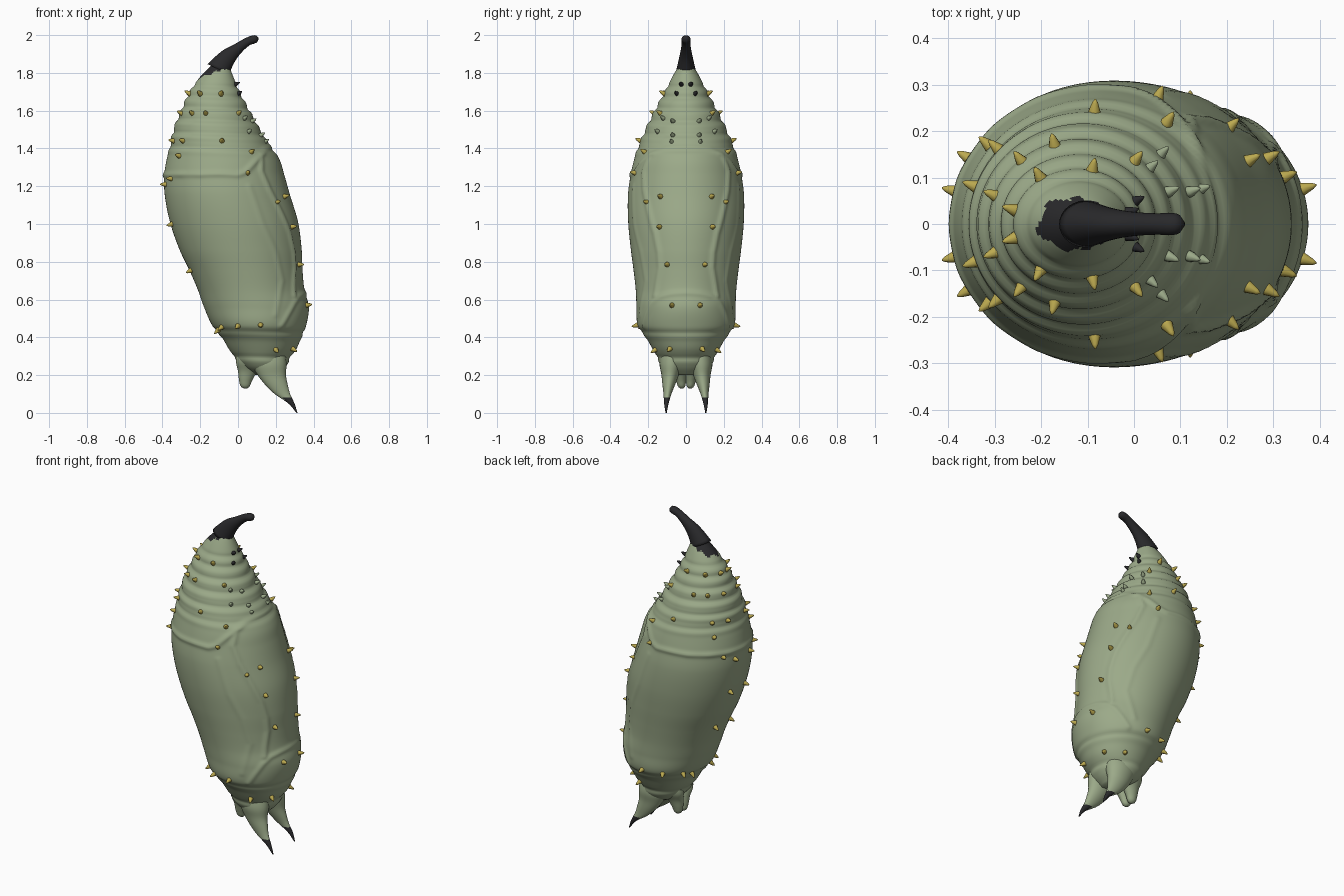
import bpy, bmesh, math
from mathutils import Vector
from mathutils.geometry import intersect_point_line

if "Cube" in bpy.data.objects:
    bpy.data.objects.remove(bpy.data.objects["Cube"])

def material(name, rgb):
    m = bpy.data.materials.new(name)
    m.diffuse_color = (*rgb, 1)
    m.use_nodes = True
    m.node_tree.nodes["Principled BSDF"].inputs["Base Color"].default_value = m.diffuse_color
    return m

GREEN = material("sage green", (0.33, 0.40, 0.25))
BLACK = material("charcoal black", (0.022, 0.022, 0.024))
YELLOW = material("mustard yellow", (0.50, 0.40, 0.08))

def spline(rows, t):
    """Smooth interpolation of table rows keyed on the first column."""
    i = 0
    while i < len(rows) - 2 and t > rows[i + 1][0]:
        i += 1
    p, q = rows[i], rows[i + 1]
    a, b = rows[max(i - 1, 0)], rows[min(i + 2, len(rows) - 1)]
    h = q[0] - p[0]
    u = (t - p[0]) / h
    out = []
    for k in range(1, len(p)):
        m0 = (q[k] - a[k]) / (q[0] - a[0]) * h
        m1 = (b[k] - p[k]) / (b[0] - p[0]) * h
        out.append((2*u**3 - 3*u**2 + 1) * p[k] + (u**3 - 2*u**2 + u) * m0
                   + (3*u**2 - 2*u**3) * q[k] + (u**3 - u**2) * m1)
    return out

def skin(name, rings, mats, is_second=None):
    """Join rings of points into a closed smooth tube."""
    bm = bmesh.new()
    vr = [[bm.verts.new(p) for p in r] for r in rings]
    n = len(vr[0])
    for a, b in zip(vr, vr[1:]):
        for j in range(n):
            bm.faces.new((a[j], a[(j+1) % n], b[(j+1) % n], b[j]))
    bm.faces.new(vr[0])
    bm.faces.new(vr[-1])
    bmesh.ops.recalc_face_normals(bm, faces=bm.faces)
    for f in bm.faces:
        f.smooth = True
        if is_second and is_second(f.calc_center_median()):
            f.material_index = 1
    me = bpy.data.meshes.new(name)
    bm.to_mesh(me)
    bm.free()
    for m in mats:
        me.materials.append(m)
    ob = bpy.data.objects.new(name, me)
    bpy.context.collection.objects.link(ob)
    return ob

def loft(name, rows, mats, rule=None, rings=24, seg=28):
    """Rows: key, x, y, z, radius x, radius y, tilt in degrees."""
    out = []
    for i in range(rings + 1):
        t = rows[0][0] + (rows[-1][0] - rows[0][0]) * i / rings
        x, y, z, rx, ry, tilt = spline(rows, t)
        c, s = math.cos(math.radians(tilt)), math.sin(math.radians(tilt))
        out.append([(x + rx * c * math.cos(a), y + ry * math.sin(a), z - rx * s * math.cos(a))
                    for a in (2 * math.pi * j / seg for j in range(seg))])
    return skin(name, out, mats, rule)

# Body outline: z, left x, right x, half width y
BODY = [(0.20, 0.09, 0.21, 0.07), (0.24, 0.025, 0.25, 0.125), (0.29, -0.015, 0.275, 0.15),
        (0.34, -0.05, 0.31, 0.178), (0.40, -0.085, 0.335, 0.212), (0.46, -0.135, 0.36, 0.255),
        (0.56, -0.18, 0.375, 0.262), (0.65, -0.212, 0.352, 0.266), (0.75, -0.255, 0.342, 0.277),
        (0.865, -0.31, 0.337, 0.292), (1.01, -0.36, 0.318, 0.306), (1.155, -0.388, 0.275, 0.307),
        (1.26, -0.39, 0.245, 0.293), (1.34, -0.378, 0.22, 0.275), (1.40, -0.362, 0.178, 0.255),
        (1.50, -0.34, 0.115, 0.214), (1.61, -0.297, 0.055, 0.16), (1.70, -0.255, 0.008, 0.112),
        (1.78, -0.20, -0.025, 0.072), (1.83, -0.15, -0.045, 0.042), (1.86, -0.118, -0.06, 0.02)]

def surf(z, a):
    xl, xr, ry = spline(BODY, z)
    return Vector(((xl + xr) / 2 + (xr - xl) / 2 * math.cos(a), ry * math.sin(a), z))

def outward(z, a):
    n = (surf(z, a + .01) - surf(z, a - .01)).cross(surf(z + .005, a) - surf(z - .005, a))
    return n.normalized()

def angle_x(z, x):
    xl, xr, _ = spline(BODY, z)
    return math.acos(max(-1, min(1, (2 * x - xl - xr) / (xr - xl))))

def angle_y(z, y, side=1):
    a = math.asin(max(-1, min(1, y / spline(BODY, z)[2])))
    return a if side > 0 else math.pi - a

# Raised seams of the wing cases and head, drawn on one half
def by_x(pts): return [surf(z, angle_x(z, x)) for x, z in pts]
def by_y(pts): return [surf(z, angle_y(z, y)) for y, z in pts]
SEAMS = [
    by_x([(-.41, 1.26), (-.37, 1.26), (-.30, 1.262), (-.2, 1.262), (-.1, 1.265), (0, 1.26),
          (.04, 1.275), (.09, 1.33), (.13, 1.375)]),
    by_y([(.175, 1.375), (.13, 1.395), (.06, 1.405), (0, 1.407)]),
    by_y([(.185, 1.37), (.225, 1.28), (.22, 1.18), (.195, 1.06), (.165, .95), (.145, .85),
          (.14, .77), (.155, .68), (.165, .62)]),
    by_y([(0, .635), (.08, .63), (.14, .615), (.18, .58), (.21, .52), (.225, .46)]),
    by_x([(.06, 1.2), (.13, 1.0), (.2, .85), (.235, .7), (.2, .52)]),
]
HEIGHTS = [.009, .008, .009, .007, .004]
GROOVES = [(1.40, .006), (1.475, .009), (1.545, .009), (1.61, .009), (1.67, .008), (1.725, .007),
           (.435, .006), (.30, .006)]

def relief(p):
    q = Vector((p.x, abs(p.y), p.z))
    d = 0
    for line, h in zip(SEAMS, HEIGHTS):
        best = 1
        for a, b in zip(line, line[1:]):
            if abs(q.z - a.z) > .2:
                continue
            c, t = intersect_point_line(q, a, b)
            c = a if t < 0 else b if t > 1 else c
            best = min(best, (q - c).length)
        d = max(d, h * math.exp(-(best / .014) ** 2))
    for z, h in GROOVES:
        zz = p.z + .03 * p.x - z
        d += h * (.6 * math.exp(-((zz + .024) / .016) ** 2) - .7 * math.exp(-(zz / .011) ** 2))
    return d

RINGS, SEG = 190, 160
rings = []
for i in range(RINGS + 1):
    z = .20 + 1.66 * i / RINGS
    ring = []
    for j in range(SEG):
        a = 2 * math.pi * j / SEG
        p = surf(z, a)
        flat = Vector((math.cos(a), math.sin(a), 0))
        ring.append(p + flat * relief(p))
    rings.append(ring)
skin("chrysalis_body", rings, [GREEN, BLACK], lambda c: c.z > 1.775 + .38 * (c.x + .2)
     + .006 * math.sin(9 * math.atan2(c.y, c.x + .1)))

# Hanging stalk
loft("stalk", [(0, -.105, 0, 1.82, .062, .05, 25), (1, -.05, 0, 1.888, .044, .034, 42),
               (2, 0, 0, 1.93, .029, .026, 48), (3, .05, 0, 1.965, .022, .023, 58),
               (3.6, .082, 0, 1.977, .022, .024, 75), (4, .1, 0, 1.98, .017, .018, 82),
               (4.15, .109, 0, 1.981, .004, .004, 85)], [BLACK])

for s, side in ((-1, "front"), (1, "back")):
    # Pointed head horns with dark tips
    loft(side + "_horn", [(0, .312, s*.105, 0, .003, .003, 0), (.05, .283, s*.104, .05, .016, .012, 0),
                          (.1, .235, s*.098, .1, .041, .021, 0), (.15, .203, s*.091, .15, .06, .034, 0),
                          (.2, .179, s*.084, .2, .075, .046, 0), (.26, .165, s*.078, .26, .092, .062, 0),
                          (.33, .16, s*.07, .33, .09, .06, 0)],
         [GREEN, BLACK], lambda c: c.z < .05 + .3 * (c.x - .22) + .02)
    # Blunt lobes behind the horns
    loft(side + "_head_lobe", [(.128, .04, s*.022, .128, .006, .006, 0), (.138, .038, s*.023, .138, .022, .018, 0),
                               (.17, .04, s*.026, .17, .034, .026, 0), (.22, .052, s*.032, .22, .052, .036, 0),
                               (.27, .07, s*.045, .27, .08, .05, 0), (.33, .09, s*.05, .33, .09, .06, 0)], [GREEN])

# Small spikes standing on the surface
def spike(name, z, a, mat, length=.032, r=.013):
    for s in (-1, 1):
        p, n = surf(z, s * a), outward(z, s * a)
        t = n.orthogonal().normalized()
        b = n.cross(t)
        rows = [(-.012, r * 1.3), (.004, r), (length * .75, r * .5), (length, r * .12)]
        skin(name, [[p + n * h + (t * math.cos(k * math.pi / 5) + b * math.sin(k * math.pi / 5)) * q
                     for k in range(10)] for h, q in rows], [mat])

SIDE = [(1.69, -.2), (1.69, -.09), (1.585, -.24), (1.585, -.17), (1.585, 0), (1.44, -.29),
        (1.44, -.085), (1.36, -.31), (1.38, .07), (1.27, .05), (.455, -.085), (.46, 0),
        (.465, .12), (.335, .2)]
for z, x in SIDE:
    spike("side_spike", z, angle_x(z, x), YELLOW)
for z, y in [(1.115, .205), (1.145, .135), (.985, .14), (.785, .10), (.57, .075), (.34, .085)]:
    spike("belly_spike", z, angle_y(z, y), YELLOW)
for z, y in [(1.69, .03), (1.585, .06), (1.44, .08), (1.21, .07), (1.24, .14), (1.0, .07),
             (.755, .07), (.44, .09)]:
    spike("spine_spike", z, angle_y(z, y, -1), YELLOW)
for z, y in [(1.545, .07), (1.47, .07), (1.435, .075), (1.49, .15), (1.56, .12)]:
    spike("abdomen_spike", z, angle_y(z, y), GREEN, .026, .011)
for z, y in [(1.69, .048), (1.74, .025)]:
    spike("dark_spike", z, angle_y(z, y), BLACK, .026, .011)
